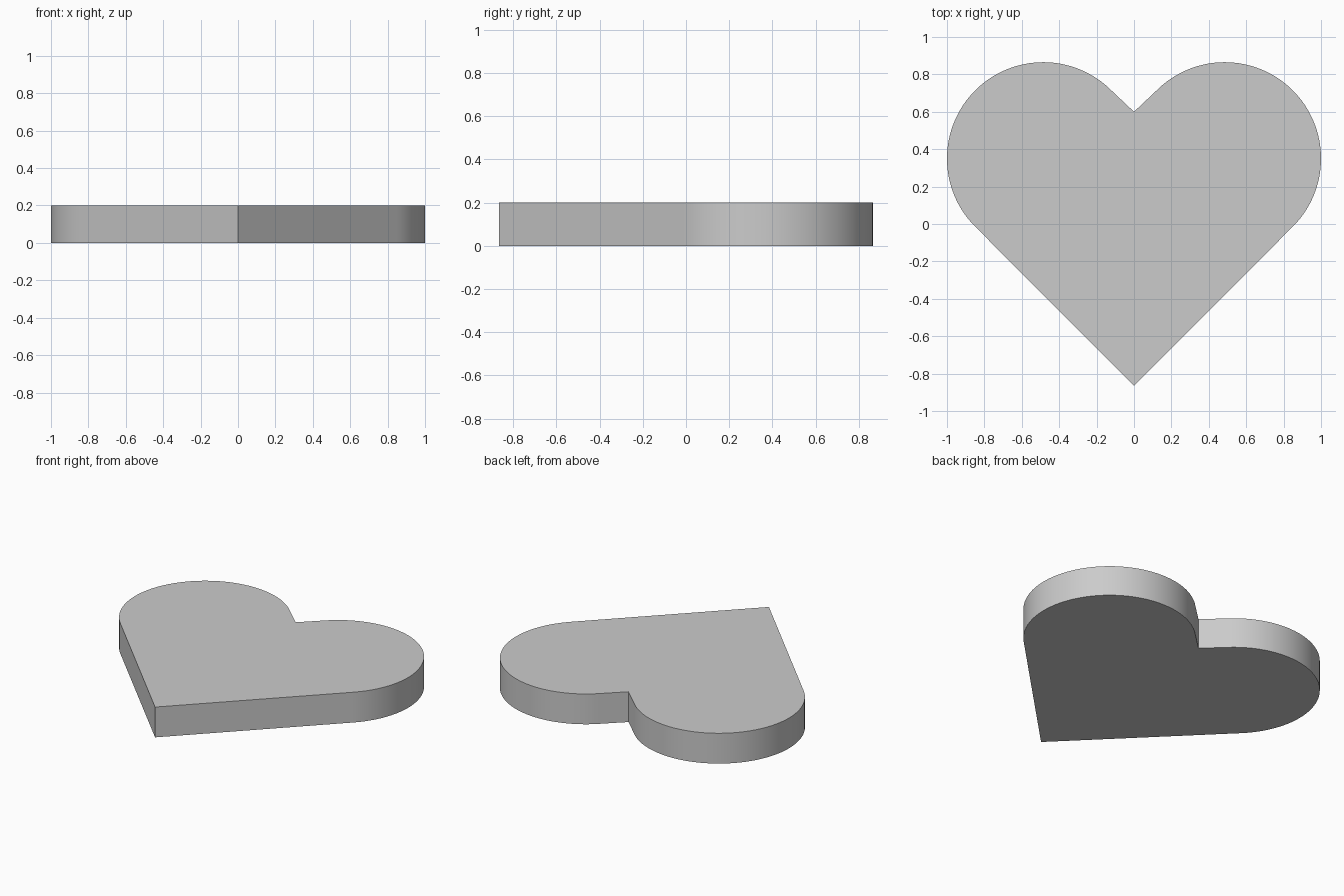
import bpy, bmesh, math

if "Cube" in bpy.data.objects:
    bpy.data.objects.remove(bpy.data.objects["Cube"])

R, CX, CY = 0.515, 0.485, 0.35   # lobe radius and centre
NOTCH_Y, TIP_Y, HEIGHT, STEPS = 0.6, -0.865, 0.2, 64

# Right lobe: half circle between the two 45-degree straight sides
right = []
for i in range(STEPS + 1):
    a = math.radians(-45 + 180 * i / STEPS)
    right.append((CX + R * math.cos(a), CY + R * math.sin(a)))

# Full outline: tip, right lobe, notch, mirrored left lobe
left = [(-x, y) for x, y in reversed(right)]
outline = [(0, TIP_Y)] + right + [(0, NOTCH_Y)] + left

# Extrude the outline into a slab
bm = bmesh.new()
base = bm.faces.new([bm.verts.new((x, y, 0)) for x, y in outline])
res = bmesh.ops.extrude_face_region(bm, geom=[base], use_keep_orig=True)
top = [v for v in res["geom"] if isinstance(v, bmesh.types.BMVert)]
bmesh.ops.translate(bm, verts=top, vec=(0, 0, HEIGHT))
bmesh.ops.recalc_face_normals(bm, faces=bm.faces)
mesh = bpy.data.meshes.new("heart_plate")
bm.to_mesh(mesh)
bm.free()

heart = bpy.data.objects.new("heart_plate", mesh)
bpy.context.collection.objects.link(heart)
bpy.context.view_layer.objects.active = heart
heart.select_set(True)
bpy.ops.object.shade_smooth_by_angle(angle=math.radians(30))
